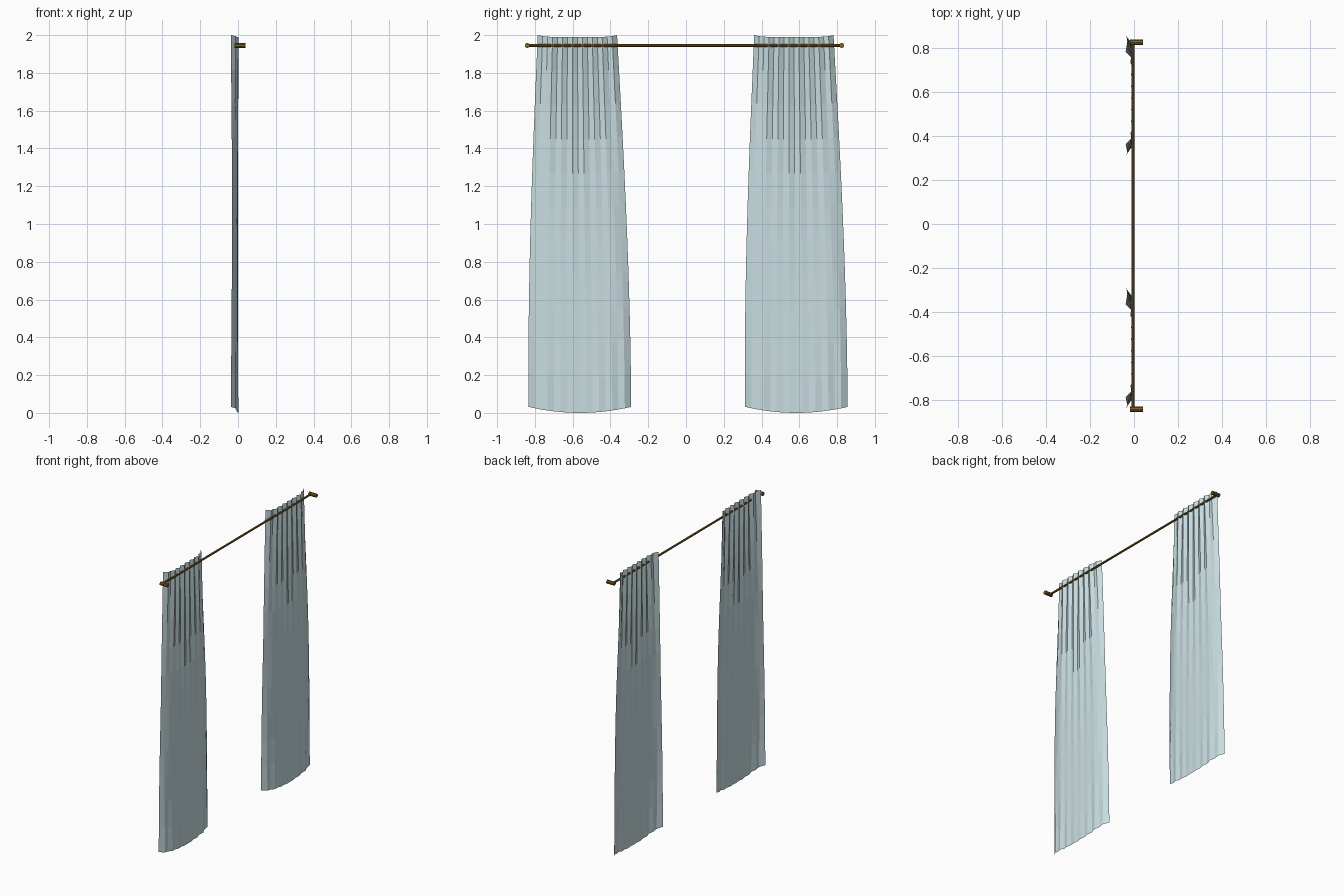
import bpy, bmesh, math
from mathutils import Matrix, Vector

if "Cube" in bpy.data.objects:
    bpy.data.objects.remove(bpy.data.objects["Cube"])


def material(name, rgb):
    m = bpy.data.materials.new(name)
    m.diffuse_color = (*rgb, 1)
    m.use_nodes = True
    m.node_tree.nodes["Principled BSDF"].inputs["Base Color"].default_value = m.diffuse_color
    return m


cloth = material("pale blue grey cloth", (0.58, 0.72, 0.75))
brass = material("dark brass", (0.22, 0.12, 0.02))


def finish(bm, name, mat):
    me = bpy.data.meshes.new(name)
    bm.to_mesh(me)
    bm.free()
    me.materials.append(mat)
    ob = bpy.data.objects.new(name, me)
    bpy.context.collection.objects.link(ob)
    return ob


def cylinder(name, start, end, radius, sides):
    a, b = Vector(start), Vector(end)
    rot = (b - a).to_track_quat('Z', 'Y').to_matrix().to_4x4()
    bm = bmesh.new()
    bmesh.ops.create_cone(bm, cap_ends=True, segments=sides, radius1=radius,
                          radius2=radius, depth=(b - a).length,
                          matrix=Matrix.Translation((a + b) / 2) @ rot)
    return finish(bm, name, mat=brass)


COLS, ROWS = 16, 11


def panel_point(i, j, centre):
    s = 2 * i / COLS - 1              # -1..1 across the panel
    t = j / ROWS                      # 0 top .. 1 hem
    d = abs(s)
    top = 1.99 + 0.01 * d ** 6
    hem = 0.032 * d ** 2
    z = top + (hem - top) * t
    half = 0.21 + 0.062 * math.sin(t * math.pi / 2)
    y = centre + 0.013 * t + s * half
    # pleats fade from the heading down and reappear towards the hem
    fade = 0.45 + 0.7 * d
    upper = 0.008 * max(0, (z - fade) / (2 - fade))
    lower = 0.007 * max(0, d - z) + 0.001 * t
    zig = 1 if i % 2 else -1
    x = -0.006 + 0.007 * t * (1 - d) + zig * (upper + lower)
    # side edges turn back
    from_edge = min(i, COLS - i)
    x -= (0.024, 0.014, 0.002)[from_edge] if from_edge < 3 else 0
    return Vector((x, y, z))


def curtain(name, centre):
    bm = bmesh.new()
    grid = [[bm.verts.new(panel_point(i, j, centre)) for i in range(COLS + 1)]
            for j in range(ROWS + 1)]
    for j in range(ROWS):
        for i in range(COLS):
            bm.faces.new((grid[j][i], grid[j + 1][i],
                          grid[j + 1][i + 1], grid[j][i + 1]))
    return finish(bm, name, cloth)


# two hanging panels
curtain("left_curtain", -0.575)
curtain("right_curtain", 0.571)

# rod with a wall bracket at each end
ROD_X, ROD_Z = -0.004, 1.945
cylinder("curtain_rod", (ROD_X, -0.84, ROD_Z), (ROD_X, 0.822, ROD_Z), 0.007, 10)
for name, y in (("left_bracket", -0.84), ("right_bracket", 0.824)):
    cylinder(name, (-0.018, y, ROD_Z), (0.04, y, ROD_Z), 0.013, 10)
